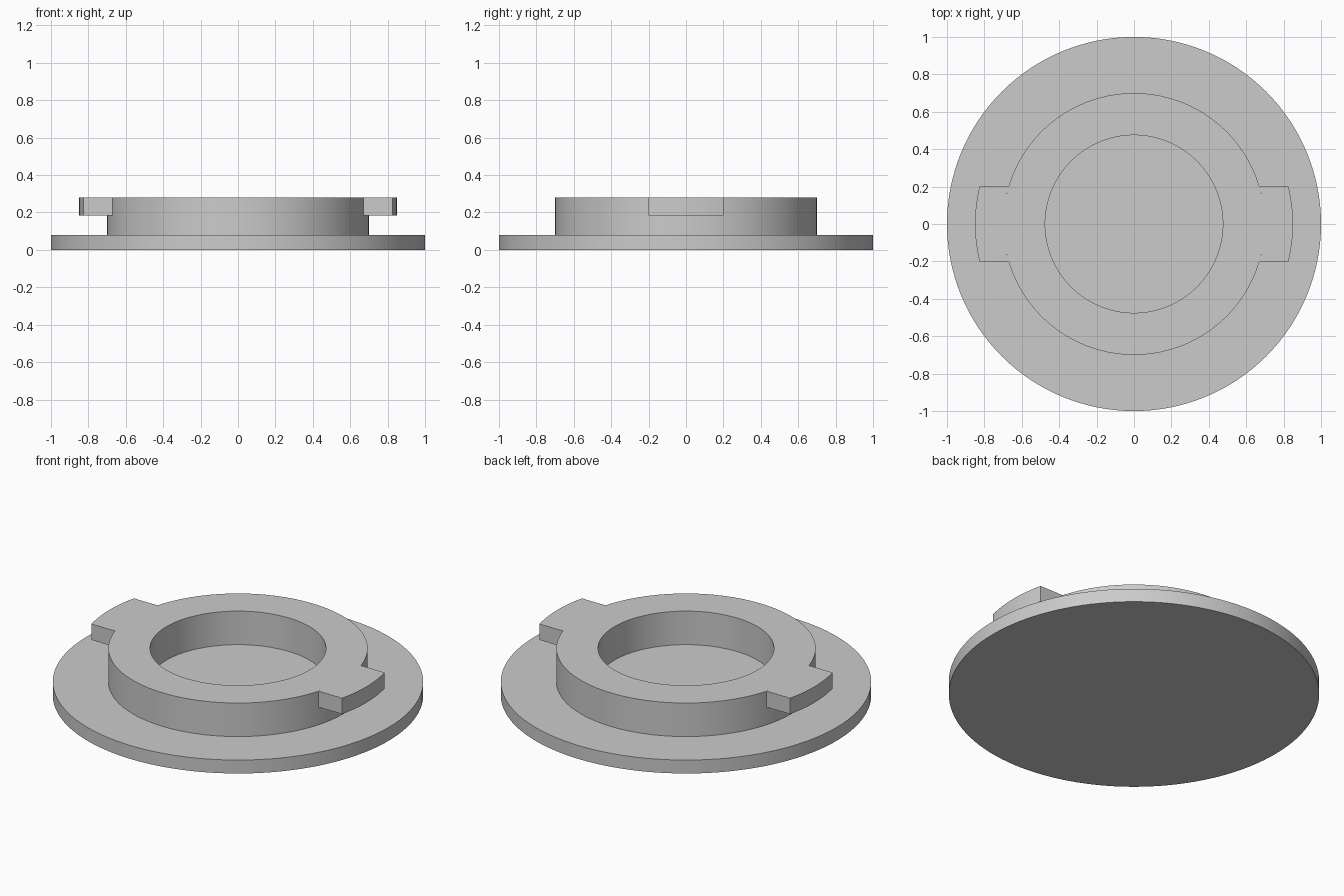
import bpy
import bmesh
from math import asin, cos, sin, tau
from mathutils import Vector

BASE_TOP, TAB_BOTTOM, TOP = 0.08, 0.185, 0.28
BASE_R, RING_R, HOLE_R, TAB_R = 1.0, 0.7, 0.475, 0.85
TAB_HALF_WIDTH = 0.2
SEGMENTS = 128

cube = bpy.data.objects.get("Cube")
if cube:
    bpy.data.objects.remove(cube, do_unlink=True)

grey = bpy.data.materials.new("plain grey")
grey.use_nodes = True
grey.diffuse_color = (0.6, 0.6, 0.6, 1)
grey.node_tree.nodes["Principled BSDF"].inputs["Base Color"].default_value = (0.6, 0.6, 0.6, 1)


def finish(bm, name):
    """Turn a bmesh into a smooth-shaded object with sharp corners."""
    mesh = bpy.data.meshes.new(name)
    bm.to_mesh(mesh)
    bm.free()
    mesh.materials.append(grey)
    obj = bpy.data.objects.new(name, mesh)
    bpy.context.collection.objects.link(obj)
    bpy.ops.object.select_all(action="DESELECT")
    obj.select_set(True)
    bpy.context.view_layer.objects.active = obj
    bpy.ops.object.shade_smooth_by_angle()
    return obj


def lathe(name, profile):
    """Spin a radius/height profile around the vertical axis."""
    bm = bmesh.new()
    verts = [bm.verts.new((r, 0, z)) for r, z in profile]
    edges = [bm.edges.new(pair) for pair in zip(verts, verts[1:])]
    bmesh.ops.spin(bm, geom=verts + edges, cent=(0, 0, 0), axis=(0, 0, 1),
                   angle=tau, steps=SEGMENTS, use_duplicate=False)
    bmesh.ops.remove_doubles(bm, verts=bm.verts, dist=0.0001)
    bmesh.ops.recalc_face_normals(bm, faces=bm.faces)
    return finish(bm, name)


def arc(radius, side, steps=12):
    """Points on a circle across the width of a tab."""
    limit = asin(TAB_HALF_WIDTH / radius)
    angles = [limit * (2 * i / steps - 1) for i in range(steps + 1)]
    return [Vector((side * radius * cos(a), radius * sin(a), TAB_BOTTOM)) for a in angles]


def locking_tab(name, side):
    """Arc-ended tab, left open where it meets the ring."""
    bm = bmesh.new()
    outline = arc(TAB_R, side) + arc(RING_R, side)[::-1]
    face = bm.faces.new([bm.verts.new(p) for p in outline])
    result = bmesh.ops.extrude_face_region(bm, geom=[face], use_keep_orig=True)
    raised = [v for v in result["geom"] if isinstance(v, bmesh.types.BMVert)]
    bmesh.ops.translate(bm, verts=raised, vec=(0, 0, TOP - TAB_BOTTOM))
    bmesh.ops.recalc_face_normals(bm, faces=bm.faces)
    hidden = [f for f in bm.faces
              if all(v.co.xy.length < RING_R + 0.001 for v in f.verts)]
    bmesh.ops.delete(bm, geom=hidden, context="FACES")
    return finish(bm, name)


# Flange disc with raised ring and round pocket
lathe("base_and_ring", [
    (0, 0), (BASE_R, 0), (BASE_R, BASE_TOP), (RING_R, BASE_TOP),
    (RING_R, TOP), (HOLE_R, TOP), (HOLE_R, BASE_TOP), (0, BASE_TOP),
])

# Two opposite tabs overhanging the flange
for name, side in (("left_tab", 1), ("right_tab", -1)):
    locking_tab(name, side)
